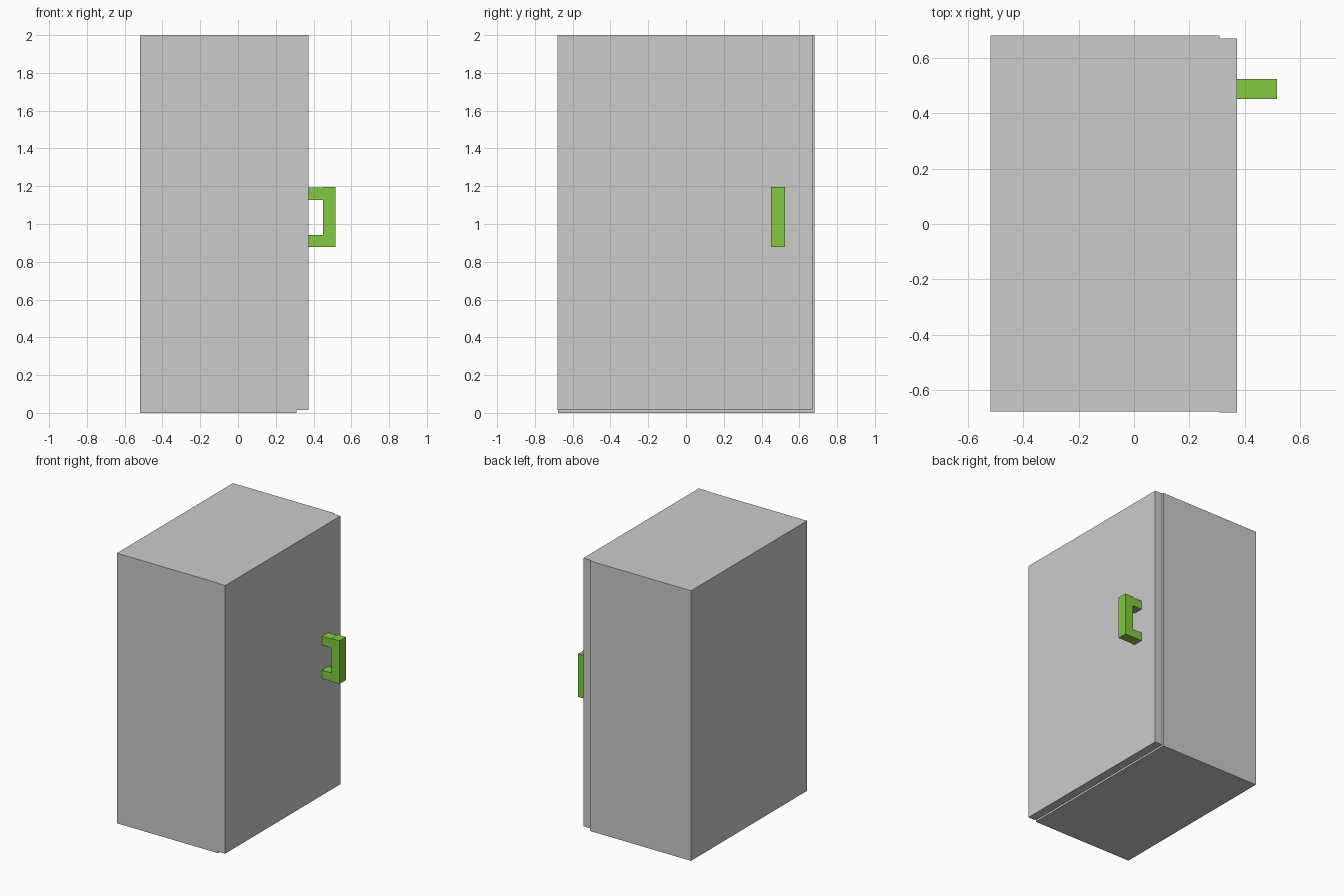
import bpy

if "Cube" in bpy.data.objects:
    bpy.data.objects.remove(bpy.data.objects["Cube"])


def extrude_y(name, profile, y0, y1):
    """Prism from an (x, z) outline, counter-clockwise seen from -y."""
    n = len(profile)
    verts = [(x, y, z) for y in (y0, y1) for x, z in profile]
    faces = [tuple(range(n)), tuple(reversed(range(n, 2 * n)))]
    faces += [(i, i + n, (i + 1) % n + n, (i + 1) % n) for i in range(n)]
    mesh = bpy.data.meshes.new(name)
    mesh.from_pydata(verts, [], faces)
    obj = bpy.data.objects.new(name, mesh)
    bpy.context.collection.objects.link(obj)
    return obj


def box(name, x, y, z):
    outline = [(x[0], z[0]), (x[1], z[0]), (x[1], z[1]), (x[0], z[1])]
    return extrude_y(name, outline, *y)


# Cabinet body
box("cabinet_body", (-0.518, 0.309), (-0.677, 0.681), (0, 2))

# Door, slightly short at the bottom and on the handle side
box("door", (0.309, 0.372), (-0.681, 0.669), (0.014, 2))

# C-shaped pull handle
x0, xi, x1 = 0.372, 0.449, 0.517
handle = extrude_y("door_handle", [
    (x0, 0.878), (x1, 0.878), (x1, 1.197), (xi, 1.197), (xi, 1.192), (x0, 1.192),
    (x0, 1.127), (xi, 1.127), (xi, 0.941), (x0, 0.941)], 0.451, 0.524)
green = bpy.data.materials.new("green")
green.diffuse_color = (0.22, 0.6, 0.05, 1)
green.use_nodes = True
green.node_tree.nodes["Principled BSDF"].inputs["Base Color"].default_value = green.diffuse_color
handle.data.materials.append(green)
